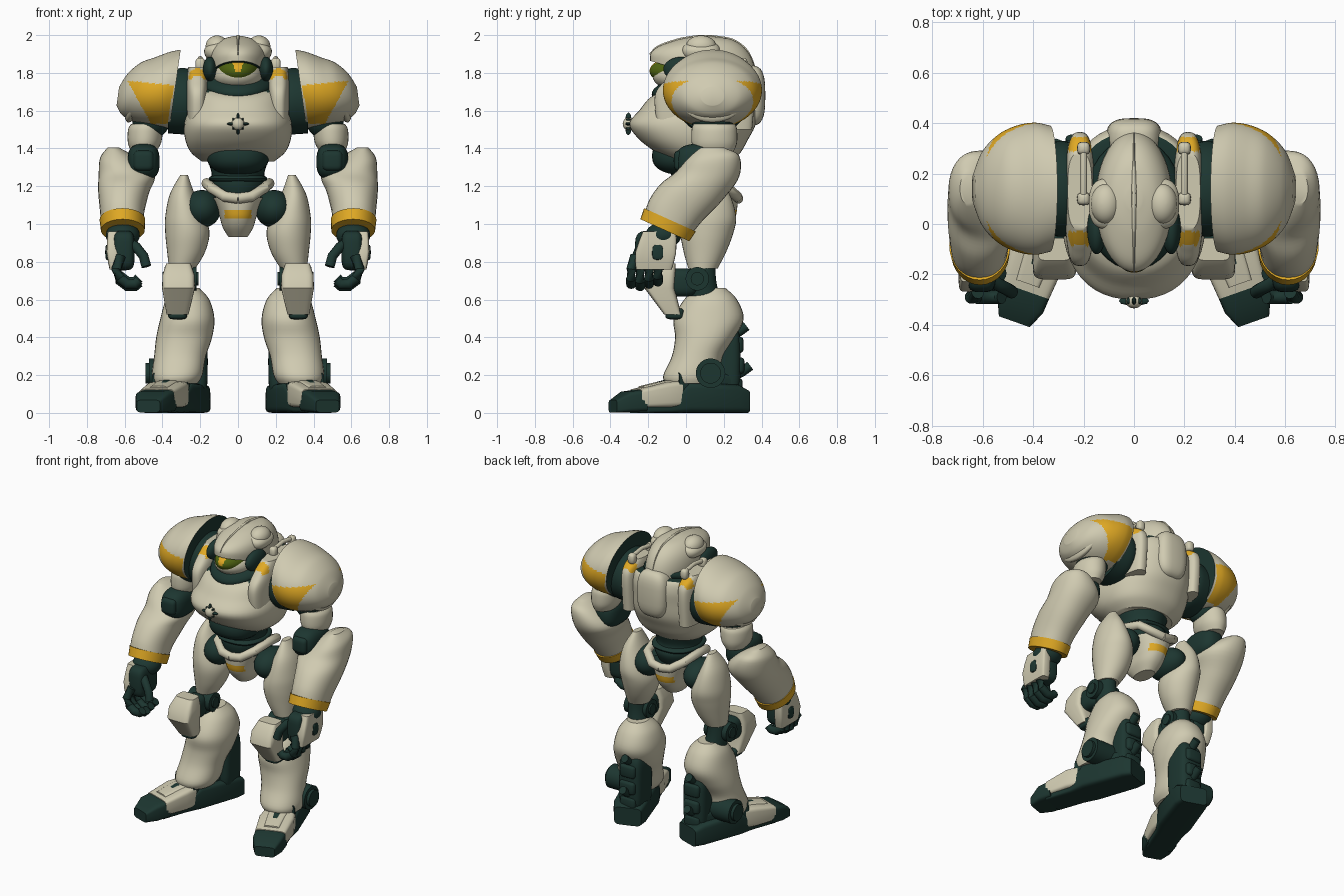
import bpy, bmesh
from math import sin, cos, pi, copysign, radians
from mathutils import Matrix, Vector, Euler

if "Cube" in bpy.data.objects:
    bpy.data.objects.remove(bpy.data.objects["Cube"])


def material(name, r, g, b):
    m = bpy.data.materials.new(name)
    m.use_nodes = True
    m.diffuse_color = (r, g, b, 1)
    m.node_tree.nodes["Principled BSDF"].inputs["Base Color"].default_value = (r, g, b, 1)
    return m


CREAM = material("cream armour", .63, .595, .44)
DARK = material("dark green frame", .012, .037, .03)
YELLOW = material("yellow marking", .75, .4, .018)
OLIVE = material("olive visor", .08, .13, .006)


def skin(name, rings, mats, pair=False, rule=None):
    """Join rings of points into a closed shell, on one or both sides."""
    for side, prefix in ((1, "left_"), (-1, "right_")) if pair else ((1, ""),):
        bm = bmesh.new()
        loops = [[bm.verts.new((p.x * side, p.y, p.z)) for p in ring] for ring in rings]
        n = len(loops[0])
        for a, b in zip(loops, loops[1:]):
            for k in range(n):
                j = (k + 1) % n
                bm.faces.new((a[k], a[j], b[j], b[k]))
        bm.faces.new(loops[0])
        bm.faces.new(loops[-1])
        bmesh.ops.recalc_face_normals(bm, faces=bm.faces)
        flip = Vector((side, 1, 1))
        for f in bm.faces:
            if rule:
                f.material_index = rule(f.calc_center_median() * flip, f.normal * flip)
        mesh = bpy.data.meshes.new(prefix + name)
        bm.to_mesh(mesh)
        bm.free()
        for m in mats:
            mesh.materials.append(m)
        mesh.shade_smooth()
        mesh.set_sharp_from_angle(angle=radians(38))
        bpy.context.collection.objects.link(bpy.data.objects.new(prefix + name, mesh))


def loft(name, rows, mats, pair=False, power=2, n=32, steps=5, matrix=Matrix(), rule=None):
    """Rows are x, y, z, half width, half depth and an optional slope in y."""
    rows = [Vector((tuple(r) + (0,))[:6]) for r in rows]
    dense = []
    for i, (a, b) in enumerate(zip(rows, rows[1:])):
        before, after = rows[max(i - 1, 0)], rows[min(i + 2, len(rows) - 1)]
        for s in range(steps):
            t = s / steps
            ta, tb = (b - before) / 2, (after - a) / 2
            dense.append(a + ta * t + (3 * (b - a) - 2 * ta - tb) * t**2
                         + (2 * (a - b) + ta + tb) * t**3)
    dense.append(rows[-1])
    rings = []
    for x, y, z, rx, ry, slope in dense:
        ring = []
        for k in range(n):
            c, s = cos(2 * pi * k / n), sin(2 * pi * k / n)
            dx = rx * copysign(abs(c) ** (2 / power), c)
            dy = ry * copysign(abs(s) ** (2 / power), s)
            ring.append(matrix @ Vector((x + dx, y + dy, z + slope * dy)))
        rings.append(ring)
    skin(name, rings, mats, pair, rule)


def blob(name, centre, radii, mats, pair=False, power=2, n=32, turn=(0, 0, 0), rule=None):
    """Ellipsoid, or a rounded box when the power is high."""
    rx, ry, rz = radii
    rows = []
    for i in range(n // 2 + 1):
        b = 1.52 * (4 * i / n - 1)
        c, s = cos(b) ** (2 / power), copysign(abs(sin(b)) ** (2 / power), b)
        rows.append((0, 0, rz * s, rx * c, ry * c))
    place = Matrix.Translation(centre) @ Euler(turn).to_matrix().to_4x4()
    loft(name, rows, mats, pair, power, n, 1, place, rule)


def tube(name, path, radius, mats, pair=False, n=12):
    path = [Vector(p) for p in path]
    rings = []
    for i, p in enumerate(path):
        along = path[min(i + 1, len(path) - 1)] - path[max(i - 1, 0)]
        q = along.to_track_quat("Z", "Y")
        rings.append([p + q @ Vector((radius * cos(2 * pi * k / n), radius * sin(2 * pi * k / n), 0))
                      for k in range(n)])
    skin(name, rings, mats, pair)


# Torso
loft("chest_shell", [(0, .08, 1.33, .19, .16), (0, .065, 1.38, .25, .225), (0, .04, 1.45, .28, .29),
     (0, .035, 1.53, .285, .335), (0, .07, 1.62, .265, .315, .05), (0, .095, 1.69, .255, .295, .1),
     (0, .105, 1.735, .24, .265, .18), (0, .12, 1.755, .19, .21, .18)], [CREAM, DARK], power=2.3, n=48,
     rule=lambda c, n: int(c.z > 1.7 and n.z > .85))
loft("shoulder_strap", [(.215, .1, 1.5, .055, .25), (.215, .1, 1.69, .058, .265, .05),
     (.215, .12, 1.775, .056, .225, .05), (.215, .13, 1.83, .048, .15)], [CREAM, YELLOW], True, 3, 48, 8,
     rule=lambda c, n: int(c.z > 1.765 and (-.085 < c.y < -.03 or .29 < c.y < .345)))
blob("back_plate", (0, .34, 1.68), (.11, .08, .16), [CREAM], power=3)
blob("belly_frame", (0, -.01, 1.36), (.165, .17, .1), [DARK], power=2.4)
loft("waist_frame", [(0, .07, 1.1, .1, .12), (0, .08, 1.2, .145, .16), (0, .07, 1.27, .14, .15),
     (0, .06, 1.36, .17, .19)], [DARK])
blob("waist_ring", (0, .075, 1.24), (.155, .17, .025), [DARK], power=2.5)
tube("roof_handle", [(.2, .1, 1.86), (.2, .2, 1.875), (.2, .3, 1.86)], .014, [CREAM], True)
for y in (.1, .3):
    blob("handle_mount", (.2, y, 1.845), (.026, .026, .035), [CREAM], True, 3, 16)

# Chest badge: hub with radiating points
blob("badge_hub", (0, -.305, 1.53), (.034, .03, .034), [CREAM], n=16)
for k in range(8):
    a, reach = k * pi / 4, .06 - .018 * (k % 2)
    blob("badge_point", (reach / 2 * sin(a), -.305, 1.53 + reach / 2 * cos(a)),
         (.009, .016, reach / 2), [DARK], n=8, turn=(0, a, 0))

# Head
blob("neck_collar", (0, .08, 1.75), (.195, .27, .075), [DARK], turn=(.25, 0, 0))
loft("helmet", [(0, .09, 1.78, .148, .28, -.3), (0, .09, 1.865, .152, .275, -.15),
     (0, .09, 1.93, .135, .232, -.05), (0, .1, 1.975, .09, .145), (0, .1, 1.994, .03, .04)],
     [CREAM, DARK], n=48, rule=lambda c, n: int(n.z < -.6))
loft("helmet_crest", [(0, .09, 1.84, .012, .285, -.2), (0, .09, 1.87, .012, .278, -.14),
     (0, .09, 1.935, .012, .236, -.05), (0, .1, 1.982, .012, .145), (0, .1, 2, .008, .04)], [CREAM], n=24)
blob("helmet_bump", (.112, .08, 1.94), (.06, .08, .058), [CREAM], True, turn=(0, .3, 0))
blob("helmet_bump_rim", (.11, .08, 1.92), (.07, .1, .045), [CREAM], True, 2.5, turn=(0, .3, 0))
blob("chin_guard", (0, 0, 1.785), (.132, .178, .088), [CREAM])
blob("visor", (0, -.005, 1.81), (.112, .188, .083), [OLIVE, YELLOW], n=96,
     rule=lambda c, n: int(c.y < 0 and c.z > 1.805 and abs(c.x) < .012 + (c.z - 1.805) * .35))
blob("ear_housing", (.148, -.02, 1.82), (.038, .1, .065), [DARK], True)


# Shoulders
def shoulder_paint(c, n):
    if n.x < -.8:
        return 1
    patch = .375 - .18 * (c.z - 1.53) < c.x < .46 + .55 * (c.z - 1.53)
    return 2 if patch and 1.53 < c.z < 1.7 + .1 * c.x and abs(c.y - .14) > .1 else 0


sideways = Matrix.Rotation(pi / 2, 4, "Y")
loft("shoulder_joint", [(0, 0, 0, .16, .17), (0, 0, .05, .175, .19), (0, 0, .14, .17, .18)], [DARK], True,
     matrix=Matrix.Translation((.23, .14, 1.65)) @ sideways)
loft("shoulder_shell", [(-.015, 0, 0, .21, .25), (0, 0, .06, .203, .262), (.018, 0, .13, .183, .25),
     (.03, 0, .2, .157, .215), (.05, 0, .26, .11, .15), (.065, 0, .295, .05, .06)],
     [CREAM, DARK, YELLOW], True, n=128, steps=10, rule=shoulder_paint,
     matrix=Matrix.Translation((.335, .14, 1.7)) @ Matrix.Rotation(radians(82), 4, "Y"))
blob("shoulder_ring", (.525, .14, 1.7), (.05, .192, .172), [CREAM], True, turn=(0, -.35, 0))
blob("shoulder_cap", (.575, .14, 1.715), (.04, .12, .112), [CREAM], True, 2.2, turn=(0, -.42, 0))

# Arms
blob("upper_arm_joint", (.46, .14, 1.55), (.1, .11, .1), [DARK], True)
loft("upper_arm", [(.485, .15, 1.53, .08, .11), (.49, .15, 1.5, .092, .12), (.495, .15, 1.43, .088, .12),
     (.5, .15, 1.38, .065, .1)], [CREAM], True)
blob("elbow_joint", (.5, .08, 1.33), (.085, .135, .095), [DARK], True, 2.8)
blob("elbow_pad", (.5, -.01, 1.335), (.055, .055, .055), [DARK], True, 4)
loft("forearm", [(.612, -.1, .99, .112, .122, -.45), (.613, -.055, 1.07, .118, .14, -.4),
     (.605, .03, 1.17, .135, .165, -.25), (.59, .11, 1.26, .148, .172, -.05),
     (.635, .14, 1.35, .095, .14, .1), (.66, .14, 1.405, .03, .06)], [CREAM], True, 2.2)
loft("wrist_band", [(.61, -.112, .967, .116, .13, -.45), (.612, -.085, 1.022, .121, .137, -.45)],
     [YELLOW], True, steps=1)
blob("wrist", (.61, -.12, .94), (.09, .095, .07), [DARK], True)

# Hands
blob("palm", (.605, -.17, .86), (.058, .1, .105), [DARK], True, 4)
loft("hand_guard", [(.65, -.17, .76, .03, .095), (.662, -.16, .85, .034, .108),
     (.66, -.14, .96, .03, .088)], [CREAM], True, 6, steps=2)
blob("hand_port", (.693, -.15, .85), (.01, .03, .04), [DARK], True, 3, 16)
for k in range(4):
    y, drop = -.29 + .047 * k, .012 * abs(k - 1)
    tube("finger", [(.62, y + .02, .83), (.645, y, .76), (.625, y, .7 + drop), (.585, y, .67 + drop),
                    (.545, y, .67 + drop), (.525, y, .69 + drop)], .027, [DARK], True)
tube("thumb", [(.59, -.2, .91), (.54, -.24, .88), (.5, -.26, .83), (.485, -.27, .775)], .026, [DARK], True)

# Hips
loft("pelvis", [(0, .1, .93, .05, .08), (0, .1, .98, .08, .13), (0, .1, 1.03, .095, .16),
     (0, .1, 1.075, .11, .17), (0, .1, 1.14, .14, .175)], [CREAM, YELLOW, DARK], n=64, power=2.3,
     rule=lambda c, n: 2 if n.z > .8 else int(abs(c.x) < .07 and 1.03 < c.z < 1.075))
tube("hip_belt", [(0, -.075, 1.135), (.07, -.07, 1.145), (.14, -.02, 1.19), (.165, .1, 1.215),
                  (.14, .22, 1.19), (.07, .27, 1.145), (0, .275, 1.135)], .028, [CREAM], True, 16)
blob("hip_joint", (.19, .1, 1.08), (.1, .14, .1), [DARK], True)

# Legs
loft("thigh", [(.285, .12, 1.26, .02, .04), (.295, .12, 1.16, .065, .11), (.28, .12, 1.04, .105, .145),
     (.268, .11, .95, .117, .14), (.275, .1, .85, .1, .112), (.295, .09, .765, .07, .078)],
     [CREAM], True)
loft("knee_frame", [(.3, .09, .78, .055, .065), (.3, .08, .7, .065, .08), (.29, .1, .6, .07, .08)],
     [DARK], True)
for r, reach in ((.062, .085), (.035, .095)):
    loft("knee_axle", [(0, 0, -reach, r, r), (0, 0, reach, r, r)], [DARK], True, steps=1,
         matrix=Matrix.Translation((.305, .06, .71)) @ sideways)
blob("knee_link", (.315, -.03, .69), (.065, .1, .075), [DARK], True, 3)
loft("knee_pad", [(.315, -.1, .79, .065, .045), (.315, -.13, .73, .085, .075),
     (.315, -.14, .66, .087, .08), (.32, -.07, .52, .058, .045)], [CREAM], True, 5, steps=1)
blob("knee_pad_tip", (.32, -.06, .525), (.05, .05, .03), [DARK], True, 4)
loft("shin", [(.27, .13, .66, .065, .08), (.267, .13, .6, .115, .14), (.268, .12, .5, .143, .185),
     (.285, .1, .4, .148, .158), (.307, .06, .3, .137, .135), (.322, .03, .2, .134, .15),
     (.33, .02, .155, .115, .13)], [CREAM], True, 2.2)
blob("calf_frame", (.245, .2, .27), (.085, .09, .2), [DARK], True, 4)
for z, y in ((.14, .24), (.25, .25), (.36, .245)):
    blob("calf_block", (.245, y, z), (.06, .06, .045), [DARK], True, 5, 24)
for z, y in ((.46, .3), (.25, .32)):
    tube("calf_spur", [(.245, y - .1, z - .07), (.245, y - .02, z - .03), (.245, y + .02, z)],
         .026, [DARK], True)
for r, reach in ((.078, .08), (.055, .1)):
    loft("ankle_disc", [(0, 0, -.1, r, r), (0, 0, reach, r, r)], [DARK], True, steps=1,
         matrix=Matrix.Translation((.39, .13, .21)) @ sideways)

# Feet, swept from heel to toe and turned outward
heading = (Matrix.Translation((.228, .31, 0)) @ Matrix.Rotation(.34, 4, "Z")
           @ Matrix.Rotation(pi / 2, 4, "X"))
foot = dict(pair=True, power=6, steps=1, matrix=heading)
loft("foot_sole", [(0, .06, 0, .088, .06), (0, .075, .06, .107, .075), (0, .082, .34, .112, .082),
     (0, .04, .44, .09, .04), (0, .02, .62, .085, .02)], [DARK], **foot)
loft("ankle_base", [(0, .13, .1, .07, .08), (0, .14, .4, .1, .08)], [DARK], **foot)
loft("foot_armour", [(0, .1, .38, .1, .07), (0, .095, .46, .113, .068), (0, .076, .61, .1, .05)],
     [CREAM], **foot)
loft("foot_bridge", [(0, .12, .36, .065, .06), (0, .115, .46, .06, .055), (0, .1, .58, .05, .042)],
     [CREAM], **foot)
loft("bridge_port", [(0, .158, .45, .02, .016), (0, .142, .51, .02, .016)], [DARK], **foot)
loft("toe_cap", [(0, .066, .58, .102, .06), (0, .058, .67, .096, .055), (0, .035, .74, .065, .033)],
     [DARK], **foot)
